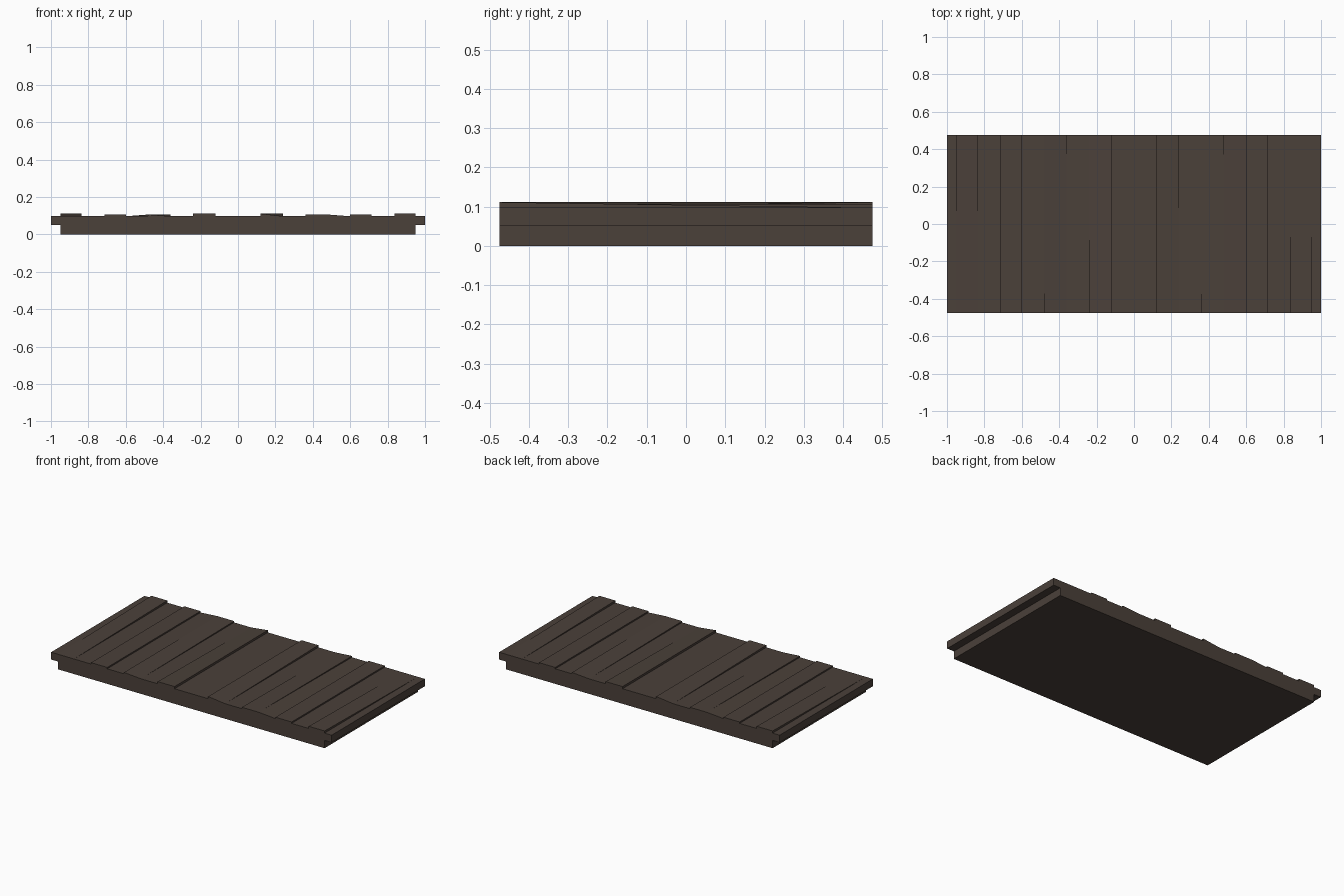
import bpy
import bmesh

cube = bpy.data.objects.get("Cube")
if cube:
    bpy.data.objects.remove(cube, do_unlink=True)

HALF_DEPTH = 0.475
LIP = 0.05      # underside of the overhanging deck
LOW = 0.097     # plain deck level
MID = 0.106     # slightly lifted board
TOP = 0.111     # fully lifted board

wood = bpy.data.materials.new("dark_brown_wood")
wood.use_nodes = True
colour = (0.07, 0.052, 0.042, 1)
wood.diffuse_color = colour
shader = next(n for n in wood.node_tree.nodes if n.type == "BSDF_PRINCIPLED")
shader.inputs["Base Color"].default_value = colour
shader.inputs["Roughness"].default_value = 0.9


def extruded_profile(name, front, back):
    """Solid joining a front and a back outline of (x, z) points."""
    bm = bmesh.new()
    a = [bm.verts.new((x, -HALF_DEPTH, z)) for x, z in front]
    b = [bm.verts.new((x, HALF_DEPTH, z)) for x, z in back]
    count = len(a)
    for i in range(count):
        j = (i + 1) % count
        bm.faces.new((a[i], a[j], b[j], b[i]))
    bm.faces.new(a)
    bm.faces.new(b[::-1])
    # Steps that fade to nothing collapse into wedges
    bmesh.ops.remove_doubles(bm, verts=bm.verts, dist=0.0001)
    bmesh.ops.triangulate(bm, faces=[f for f in bm.faces if len(f.verts) > 4])
    bmesh.ops.recalc_face_normals(bm, faces=bm.faces)
    mesh = bpy.data.meshes.new(name)
    bm.to_mesh(mesh)
    bm.free()
    mesh.materials.append(wood)
    obj = bpy.data.objects.new(name, mesh)
    bpy.context.collection.objects.link(obj)
    return obj


# Uneven boards: left x, right x, then heights front-left, front-right,
# back-left, back-right
boards = [
    (-0.95, -0.837, LOW, LOW, TOP, TOP),
    (-0.715, -0.6, MID, MID, MID, MID),
    (-0.6, -0.48, LOW, LOW, LOW, MID),
    (-0.48, -0.36, MID, LOW, MID, MID),
    (-0.24, -0.12, TOP, TOP, LOW, TOP),
]
# The other half is the same set turned half a circle
boards += [(-x1, -x0, br, bl, fr, fl)
           for x0, x1, fl, fr, bl, br in reversed(boards)]

# Deck outline: plain level between boards, stepping at each board edge
front, back = [(-1, LIP), (-1, LOW)], [(-1, LIP), (-1, LOW)]
for x0, x1, fl, fr, bl, br in boards:
    front += [(x0, LOW), (x0, fl), (x1, fr), (x1, LOW)]
    back += [(x0, LOW), (x0, bl), (x1, br), (x1, LOW)]


def tidy(i):
    """Drop the shared low point where two boards meet on a slope."""
    x = front[i][0]
    same = [k for k in range(len(front)) if front[k][0] == x]
    return not (len(same) == 4 and i in same[1:3])


keep = [i for i in range(len(front)) if tidy(i)]
front = [front[i] for i in keep] + [(1, LOW), (1, LIP)]
back = [back[i] for i in keep] + [(1, LOW), (1, LIP)]
extruded_profile("plank_deck", front, back)

# Narrower base under the deck
base = [(-0.95, 0), (-0.95, LIP), (0.95, LIP), (0.95, 0)]
extruded_profile("slab_base", base, base)
